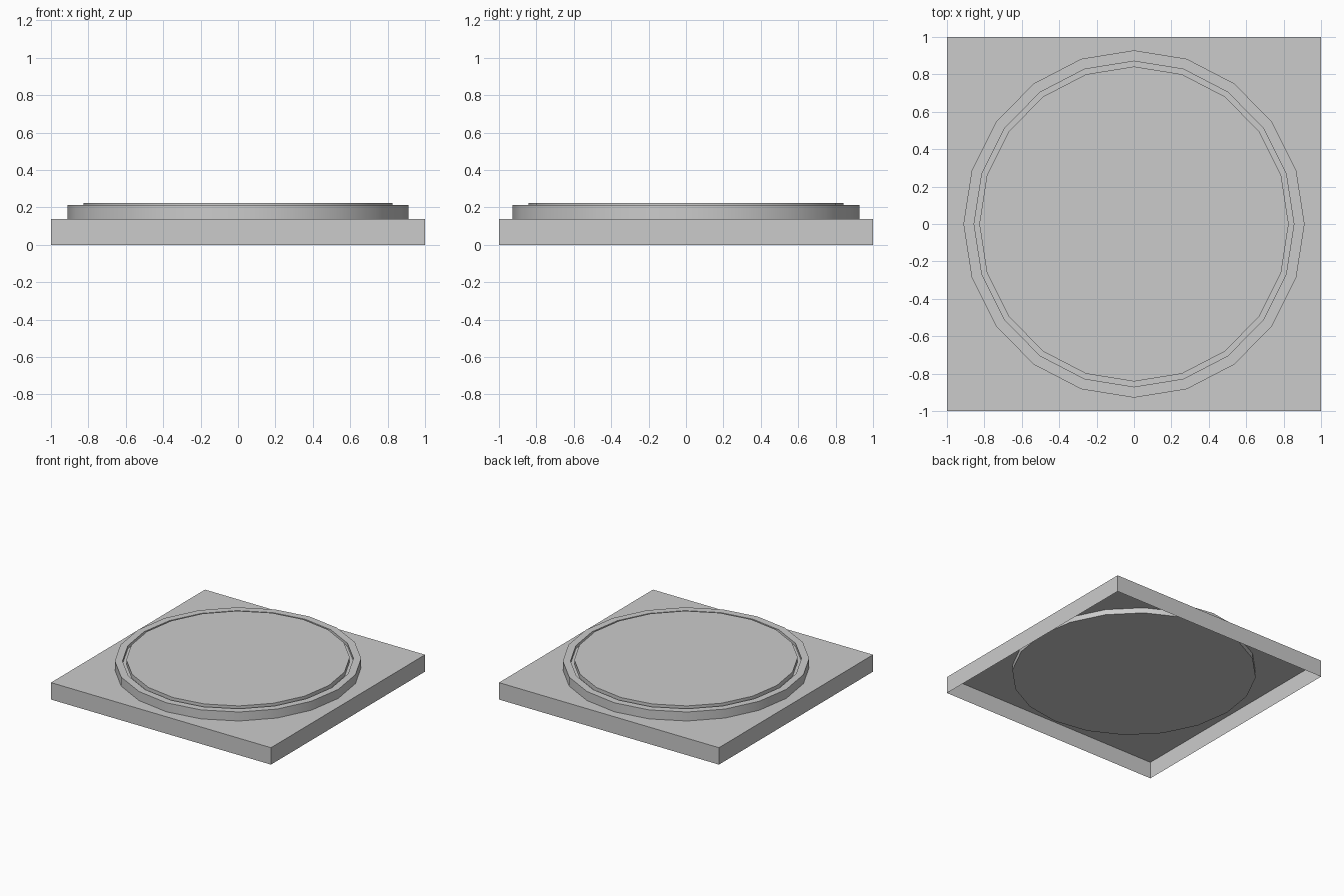
import bpy, bmesh, math

if "Cube" in bpy.data.objects:
    bpy.data.objects.remove(bpy.data.objects["Cube"])

SIDES = 20
STRETCH_Y = 1.018  # the round part is very slightly longer in y


def finish(bm, name):
    bmesh.ops.recalc_face_normals(bm, faces=bm.faces)
    mesh = bpy.data.meshes.new(name)
    bm.to_mesh(mesh)
    bm.free()
    obj = bpy.data.objects.new(name, mesh)
    bpy.context.collection.objects.link(obj)
    return obj


# Square base: thin box shell, open underneath
H = 0.139
bm = bmesh.new()
bmesh.ops.create_cube(bm, size=2)
for v in bm.verts:
    v.co.z = H if v.co.z > 0 else 0
bm.normal_update()
bottom = [f for f in bm.faces if f.normal.z < -0.9]
bmesh.ops.delete(bm, geom=bottom, context='FACES_ONLY')
base = finish(bm, "square_base")

# Round plate: raised rim, narrow groove, centre disc, flat underside
profile = [(0.912, 0.095), (0.912, 0.213), (0.855, 0.213),
           (0.855, 0.187), (0.827, 0.187), (0.827, 0.223)]
bm = bmesh.new()
rings = []
for r, z in profile:
    angles = [2 * math.pi * i / SIDES for i in range(SIDES)]
    rings.append([bm.verts.new((r * math.cos(a), r * STRETCH_Y * math.sin(a), z))
                  for a in angles])
for lower, upper in zip(rings, rings[1:]):
    for i in range(SIDES):
        j = (i + 1) % SIDES
        bm.faces.new((lower[i], lower[j], upper[j], upper[i]))
bm.faces.new(rings[0][::-1])
bm.faces.new(rings[-1])
plate = finish(bm, "round_plate")

# Smooth round wall with crisp rim edges
bpy.ops.object.select_all(action='DESELECT')
plate.select_set(True)
bpy.context.view_layer.objects.active = plate
bpy.ops.object.shade_smooth_by_angle(angle=math.radians(30))
